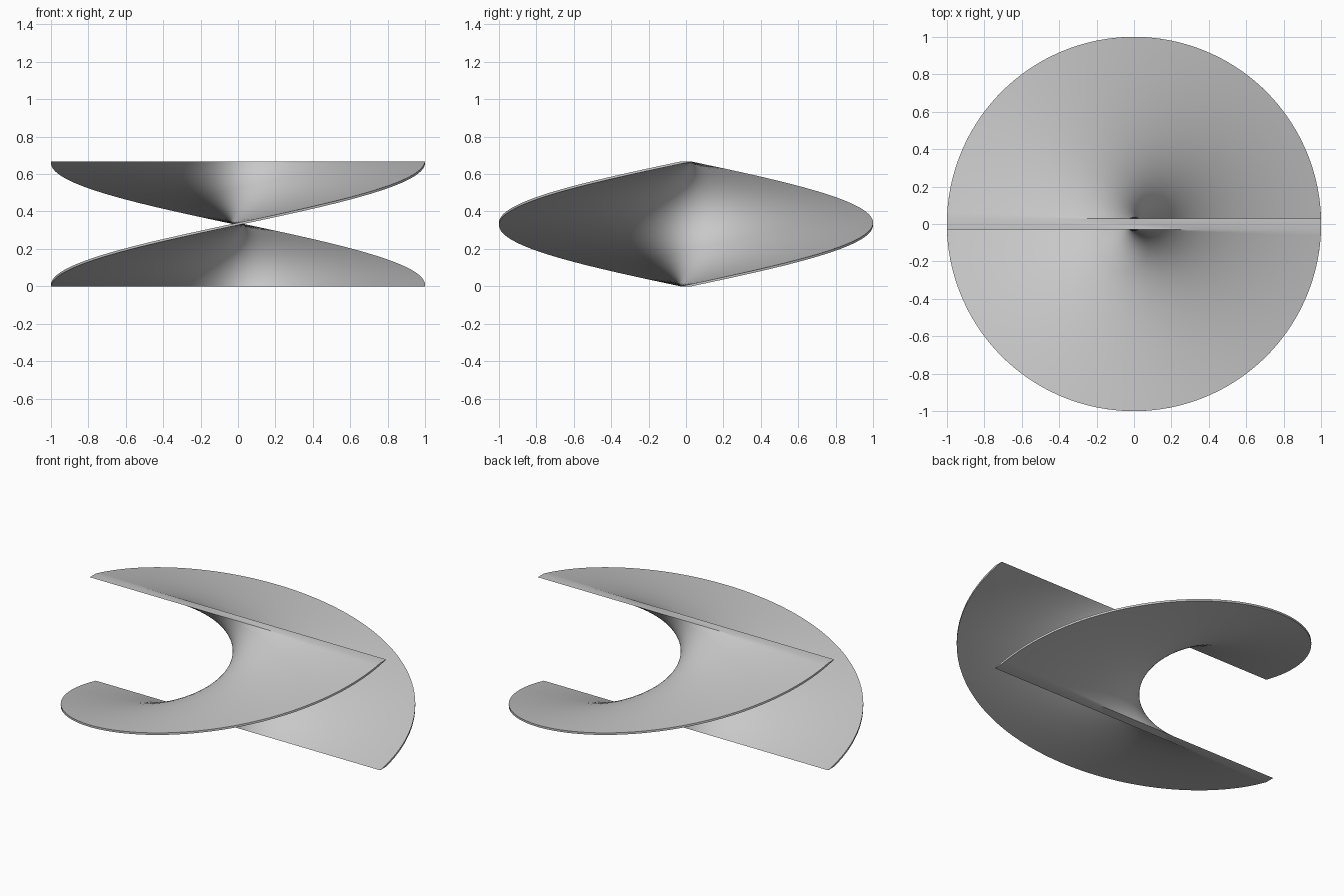
import bpy, bmesh, math
from mathutils import Matrix, Vector

old = bpy.data.objects.get("Cube")
if old:
    bpy.data.objects.remove(old, do_unlink=True)

HALF_LENGTH = 0.9995
HALF_THICK = 0.03
HEIGHT = 0.667
TWIST = math.pi
SLICES = 96
COLUMNS = 48

# Single grey material
grey = bpy.data.materials.new("plain_grey")
grey.use_nodes = True
colour = (0.58, 0.58, 0.58, 1.0)
grey.diffuse_color = colour
grey.node_tree.nodes["Principled BSDF"].inputs["Base Color"].default_value = colour

# Bar cross-section: a thin rectangle with evenly divided long sides
xs = [HALF_LENGTH * (2 * i / COLUMNS - 1) for i in range(COLUMNS + 1)]
profile = [Vector((x, -HALF_THICK, 0)) for x in xs]
profile += [Vector((x, HALF_THICK, 0)) for x in reversed(xs)]

# Stack the section upward, turning it half a revolution counter-clockwise
bm = bmesh.new()
rows = []
for s in range(SLICES + 1):
    t = s / SLICES
    place = Matrix.Translation((0, 0, HEIGHT * t)) @ Matrix.Rotation(TWIST * t, 4, 'Z')
    rows.append([bm.verts.new(place @ p) for p in profile])

count = len(profile)
for low, high in zip(rows, rows[1:]):
    for i in range(count):
        j = (i + 1) % count
        bm.faces.new((low[i], low[j], high[j], high[i]))

# Flat ends
bm.faces.new(list(reversed(rows[0])))
bm.faces.new(rows[-1])
bmesh.ops.recalc_face_normals(bm, faces=bm.faces[:])

mesh = bpy.data.meshes.new("twisted_blade")
bm.to_mesh(mesh)
bm.free()
mesh.materials.append(grey)
blade = bpy.data.objects.new("twisted_blade", mesh)
bpy.context.collection.objects.link(blade)

# Smooth faces with crisp rims
bpy.ops.object.select_all(action='DESELECT')
blade.select_set(True)
bpy.context.view_layer.objects.active = blade
bpy.ops.object.shade_smooth_by_angle(angle=math.radians(35))
